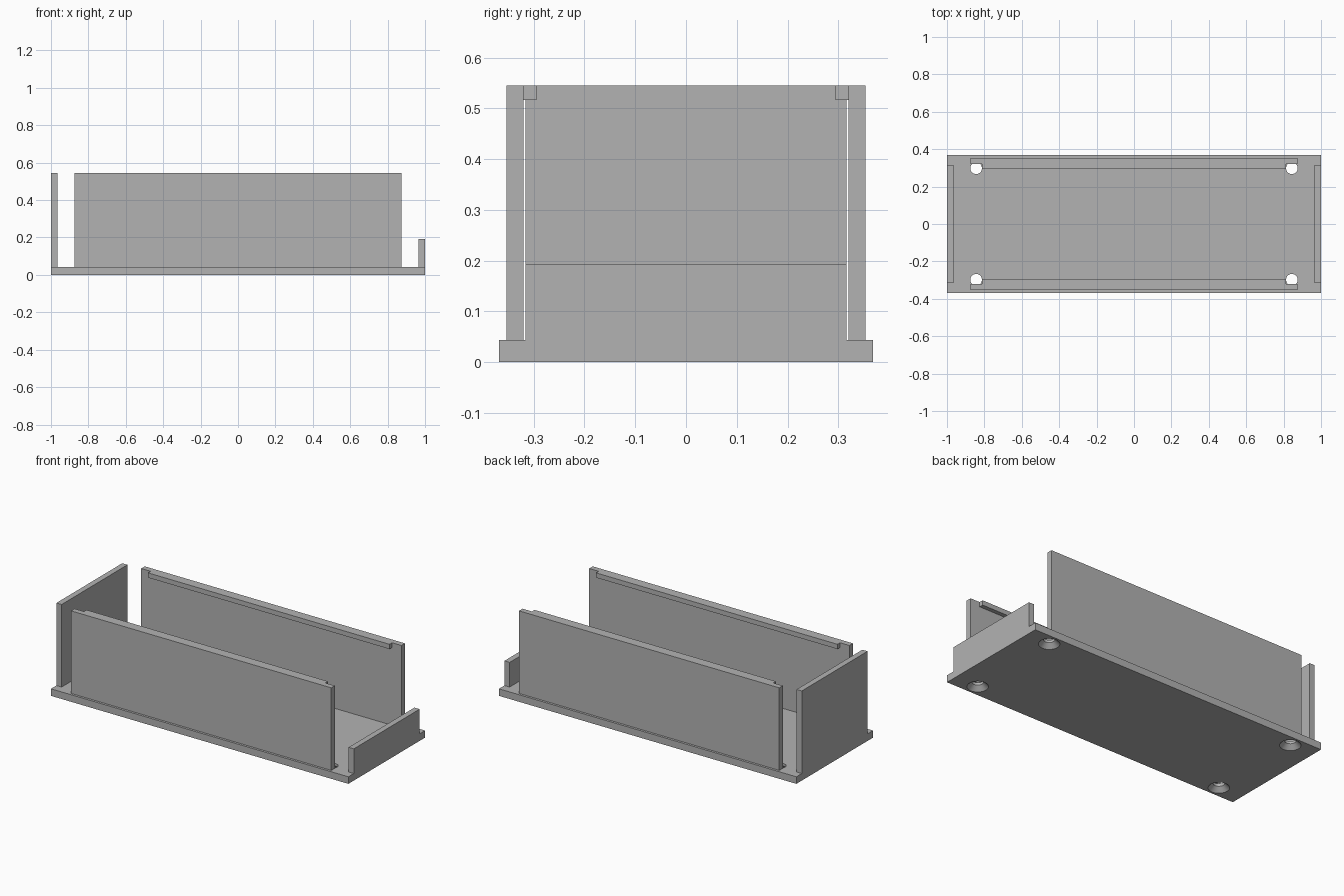
import bpy
import bmesh
from mathutils import Matrix, Vector

cube = bpy.data.objects.get("Cube")
if cube:
    bpy.data.objects.remove(cube, do_unlink=True)

BASE_TOP, WALL_TOP, STOP_TOP = 0.043, 0.545, 0.193
LEDGE_Z = 0.516

# One plain grey for the whole tray
grey = bpy.data.materials.new("plain grey")
grey.use_nodes = True
colour = (0.45, 0.45, 0.45, 1)
grey.diffuse_color = colour
grey.node_tree.nodes["Principled BSDF"].inputs["Base Color"].default_value = colour


def finish(name, bm):
    mesh = bpy.data.meshes.new(name)
    bm.to_mesh(mesh)
    bm.free()
    mesh.materials.append(grey)
    obj = bpy.data.objects.new(name, mesh)
    bpy.context.collection.objects.link(obj)
    return obj


def box(name, low, high):
    low, high = Vector(low), Vector(high)
    bm = bmesh.new()
    place = Matrix.Translation((low + high) / 2) @ Matrix.Diagonal((*(high - low), 1))
    bmesh.ops.create_cube(bm, size=1, matrix=place)
    return finish(name, bm)


def screw_cutter(x, y):
    """Countersink cone below a straight shank."""
    bm = bmesh.new()
    rings = []
    for radius, z in ((0.068, -0.01), (0.031, 0.027), (0.031, 0.1)):
        rings.append(bmesh.ops.create_circle(
            bm, segments=48, radius=radius,
            matrix=Matrix.Translation((x, y, z)))["verts"])
    for a, b in zip(rings, rings[1:]):
        for i in range(len(a)):
            j = (i + 1) % len(a)
            bm.faces.new((a[i], a[j], b[j], b[i]))
    bm.faces.new(rings[0][::-1])
    bm.faces.new(rings[-1])
    bmesh.ops.recalc_face_normals(bm, faces=bm.faces)
    return finish("screw_hole_cutter", bm)


def combine(target, other, operation):
    """Apply a boolean, then drop the helper."""
    mod = target.modifiers.new("join", "BOOLEAN")
    mod.operation, mod.solver, mod.object = operation, "EXACT", other
    bpy.context.view_layer.objects.active = target
    bpy.ops.object.modifier_apply(modifier=mod.name)
    bpy.data.objects.remove(other, do_unlink=True)


# Base plate with a tall end wall and a low end stop
base = box("base_plate_with_ends", (-1, -0.368, 0), (1, 0.368, BASE_TOP))
for x0, x1, top in ((-1, -0.965, WALL_TOP), (0.965, 1, STOP_TOP)):
    combine(base, box("end_wall", (x0, -0.316, 0), (x1, 0.316, top)), "UNION")

# Four countersunk screw holes
for x in (-0.844, 0.844):
    for y in (-0.298, 0.298):
        combine(base, screw_cutter(x, y), "DIFFERENCE")

# Long side walls, each with a retaining ledge along its inner top edge
for name, s in (("front_wall", -1), ("back_wall", 1)):
    def span(a, b):
        return sorted((s * a, s * b))
    y0, y1 = span(0.32, 0.354)
    wall = box(name, (-0.875, y0, BASE_TOP), (0.875, y1, WALL_TOP))
    y0, y1 = span(0.295, 0.33)
    combine(wall, box("ledge", (-0.812, y0, LEDGE_Z), (0.812, y1, WALL_TOP)), "UNION")

# Smooth only the round holes
bpy.ops.object.select_all(action="DESELECT")
base.select_set(True)
bpy.context.view_layer.objects.active = base
bpy.ops.object.shade_smooth_by_angle(angle=0.5)
